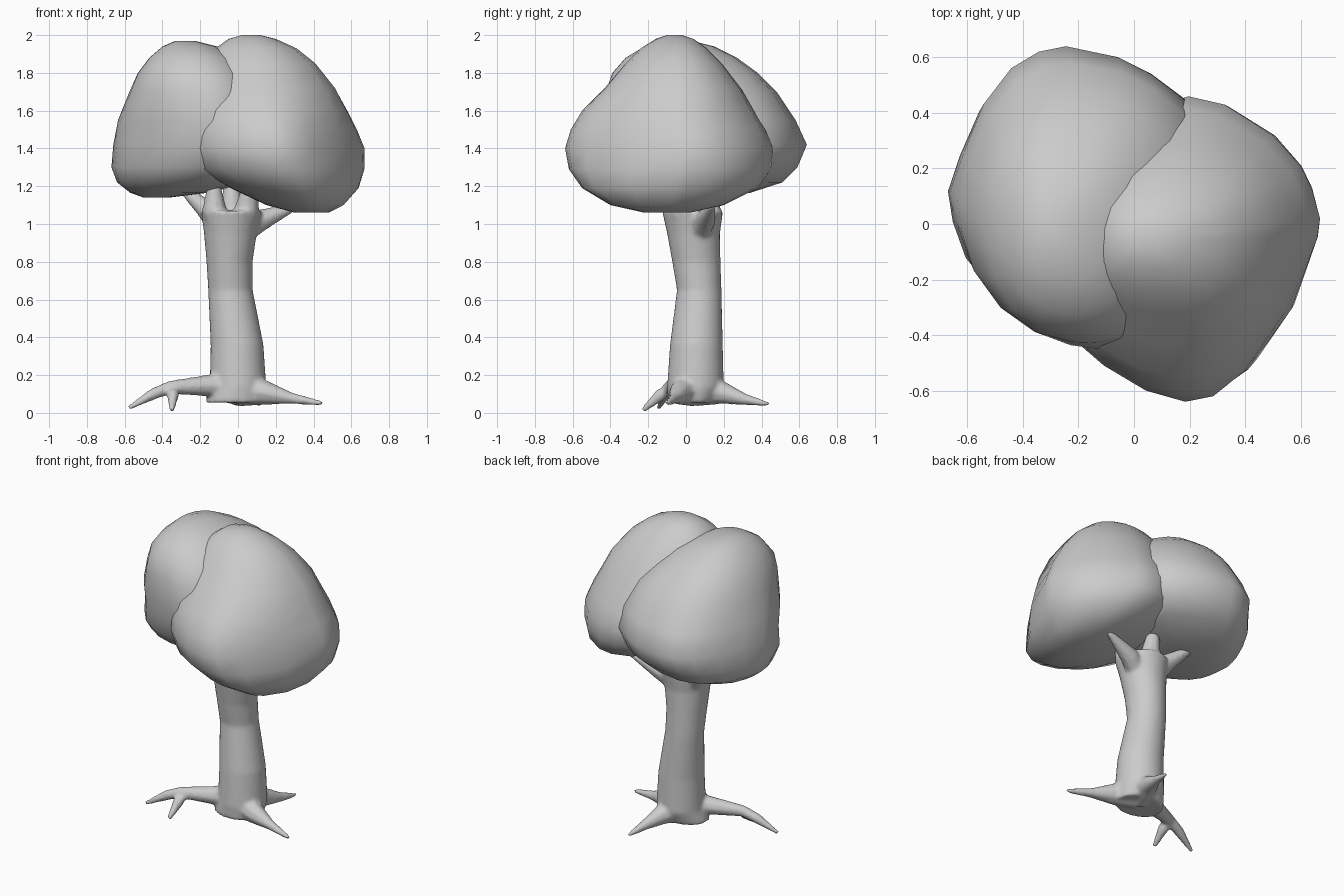
import bpy, bmesh, math
from mathutils import Vector

if "Cube" in bpy.data.objects:
    bpy.data.objects.remove(bpy.data.objects["Cube"])


def skin(name, rings):
    """Bridge a stack of equal-length rings and close both ends."""
    bm = bmesh.new()
    loops = [[bm.verts.new(p) for p in ring] for ring in rings]
    n = len(loops[0])
    for a, b in zip(loops, loops[1:]):
        for i in range(n):
            j = (i + 1) % n
            bm.faces.new((a[i], a[j], b[j], b[i]))
    bm.faces.new(loops[0][::-1])
    bm.faces.new(loops[-1])
    bmesh.ops.recalc_face_normals(bm, faces=bm.faces[:])
    for face in bm.faces:
        face.smooth = True
    mesh = bpy.data.meshes.new(name)
    bm.to_mesh(mesh)
    bm.free()
    ob = bpy.data.objects.new(name, mesh)
    bpy.context.scene.collection.objects.link(ob)
    return ob


def rounded(p, n=2.3):
    """Push a point onto a unit superellipse."""
    return p / (abs(p.x) ** n + abs(p.y) ** n) ** (1 / n)


def blob(name, outline, levels):
    """Fit a top-view outline into the x/y extents at each height, rounder towards the ends."""
    xs, ys = [p[0] for p in outline], [p[1] for p in outline]
    x0, x1, y0, y1 = min(xs), max(xs), min(ys), max(ys)
    unit = [Vector((2 * (x - x0) / (x1 - x0) - 1, 2 * (y - y0) / (y1 - y0) - 1)) for x, y in outline]
    rings = []
    for z, l, r, f, b in levels:
        k = min(1, max(0, abs(z - 1.4) - .05) / 0.35)
        shape = [p.lerp(rounded(p), k) for p in unit]
        rings.append([((l + r) / 2 + p.x * (r - l) / 2, (f + b) / 2 + p.y * (b - f) / 2, z)
                      for p in shape])
    return skin(name, rings)


def limb(name, path, sides=8):
    """Tapered tube along x, y, z, radius points."""
    pts = [Vector(p[:3]) for p in path]
    rings = []
    for k, p in enumerate(pts):
        d = (pts[min(k + 1, len(pts) - 1)] - pts[max(k - 1, 0)]).normalized()
        u = d.cross(Vector((0, 1, 0)) if abs(d.z) > 0.6 else Vector((0, 0, 1))).normalized()
        v = d.cross(u)
        rings.append([p + path[k][3] * (u * math.cos(t) + v * math.sin(t))
                      for t in (2 * math.pi * i / sides for i in range(sides))])
    return skin(name, rings)


# Foliage: front right crown
blob("crown_right",
     [(.19, -.64), (.29, -.62), (.40, -.53), (.55, -.31), (.66, -.05), (.67, .02), (.64, .13),
      (.60, .21), (.50, .32), (.33, .43), (.20, .46), (.04, .40), (-.10, .24), (-.19, .05),
      (-.23, -.14), (-.23, -.32), (-.18, -.44), (-.10, -.51), (.05, -.60)],
     [(1.06, .30, .48, -.22, .02), (1.10, .15, .56, -.40, .20), (1.19, -.04, .64, -.55, .38),
      (1.29, -.21, .67, -.62, .45), (1.40, -.24, .67, -.64, .46), (1.50, -.24, .63, -.61, .42),
      (1.60, -.23, .58, -.55, .36), (1.72, -.21, .515, -.43, .29), (1.85, -.175, .41, -.32, .19),
      (1.93, -.12, .31, -.24, .11), (1.98, -.05, .20, -.16, .04), (2.0, .02, .12, -.10, -.02)])

# Foliage: back left crown
blob("crown_left",
     [(-.67, .12), (-.65, 0), (-.60, -.14), (-.50, -.27), (-.38, -.36), (-.25, -.42), (-.15, -.44),
      (-.05, -.42), (.03, -.33), (.11, -.15), (.18, .05), (.22, .22), (.23, .33), (.18, .45),
      (.06, .54), (-.06, .60), (-.25, .64), (-.35, .62), (-.45, .56), (-.55, .43), (-.62, .26)],
     [(1.14, -.50, -.36, 0, .18), (1.165, -.57, -.16, -.14, .34), (1.22, -.64, .08, -.29, .51),
      (1.30, -.67, .20, -.39, .59), (1.42, -.66, .23, -.43, .64), (1.55, -.635, .235, -.45, .58),
      (1.70, -.575, .18, -.43, .48), (1.80, -.53, .09, -.39, .38), (1.88, -.47, 0, -.32, .27),
      (1.94, -.40, -.11, -.22, .15), (1.97, -.33, -.23, -.10, .03)])

# Trunk: z, centre x, centre y, radius x, radius y
rings = [(.055, -.015, .03, .16, .125), (.14, 0, .05, .15, .15), (.36, -.005, .055, .14, .14),
         (.65, -.04, .07, .118, .118), (.80, -.045, .055, .122, .128),
         (.95, -.04, .04, .14, .14), (1.07, -.035, .035, .162, .162)]
trunk = skin("trunk", [[(cx + rx * math.cos(t), cy + ry * math.sin(t), z)
                        for t in (2 * math.pi * i / 28 for i in range(28))]
                       for z, cx, cy, rx, ry in rings])

parts = [
    # Branches reaching into the crowns
    limb("branch_front_left", [(-.10, .01, .94, .06), (-.125, -.02, 1.07, .068), (-.13, -.03, 1.28, .02)]),
    limb("branch_front_right", [(.02, .01, .94, .06), (.045, -.02, 1.07, .07), (.08, -.07, 1.30, .02)]),
    limb("branch_right", [(-.02, .05, .93, .07), (.12, .10, 1.02, .06), (.32, .14, 1.10, .018)]),
    limb("branch_back_left", [(-.07, .07, .95, .07), (-.17, .12, 1.08, .055), (-.31, .19, 1.20, .02)]),
    limb("branch_back", [(-.02, .07, .94, .07), (-.03, .12, 1.08, .065), (-.04, .14, 1.25, .035)]),
    # Roots
    limb("root_left", [(0, .03, .14, .09), (-.15, -.02, .145, .06), (-.36, -.09, .135, .036),
                       (-.45, -.11, .10, .032), (-.58, -.145, .025, .013)]),
    limb("root_left_fork", [(-.31, -.08, .14, .036), (-.345, -.13, .10, .036), (-.35, -.23, .012, .015)]),
    limb("root_right", [(.02, .03, .13, .10), (.15, -.03, .105, .065), (.28, -.06, .078, .032),
                        (.45, -.10, .05, .013)]),
    limb("root_back", [(0, .06, .13, .10), (.05, .20, .105, .06), (.09, .31, .072, .032),
                       (.12, .44, .045, .013)])]

# Merge the woody parts into one flowing skin
bpy.ops.object.select_all(action='DESELECT')
for ob in [trunk] + parts:
    ob.select_set(True)
bpy.context.view_layer.objects.active = trunk
bpy.ops.object.join()
remesh = trunk.modifiers.new("merge", 'REMESH')
remesh.mode = 'VOXEL'
remesh.voxel_size = 0.011
remesh.use_smooth_shade = True
soften = trunk.modifiers.new("soften", 'SMOOTH')
soften.factor = 0.5
soften.iterations = 8
